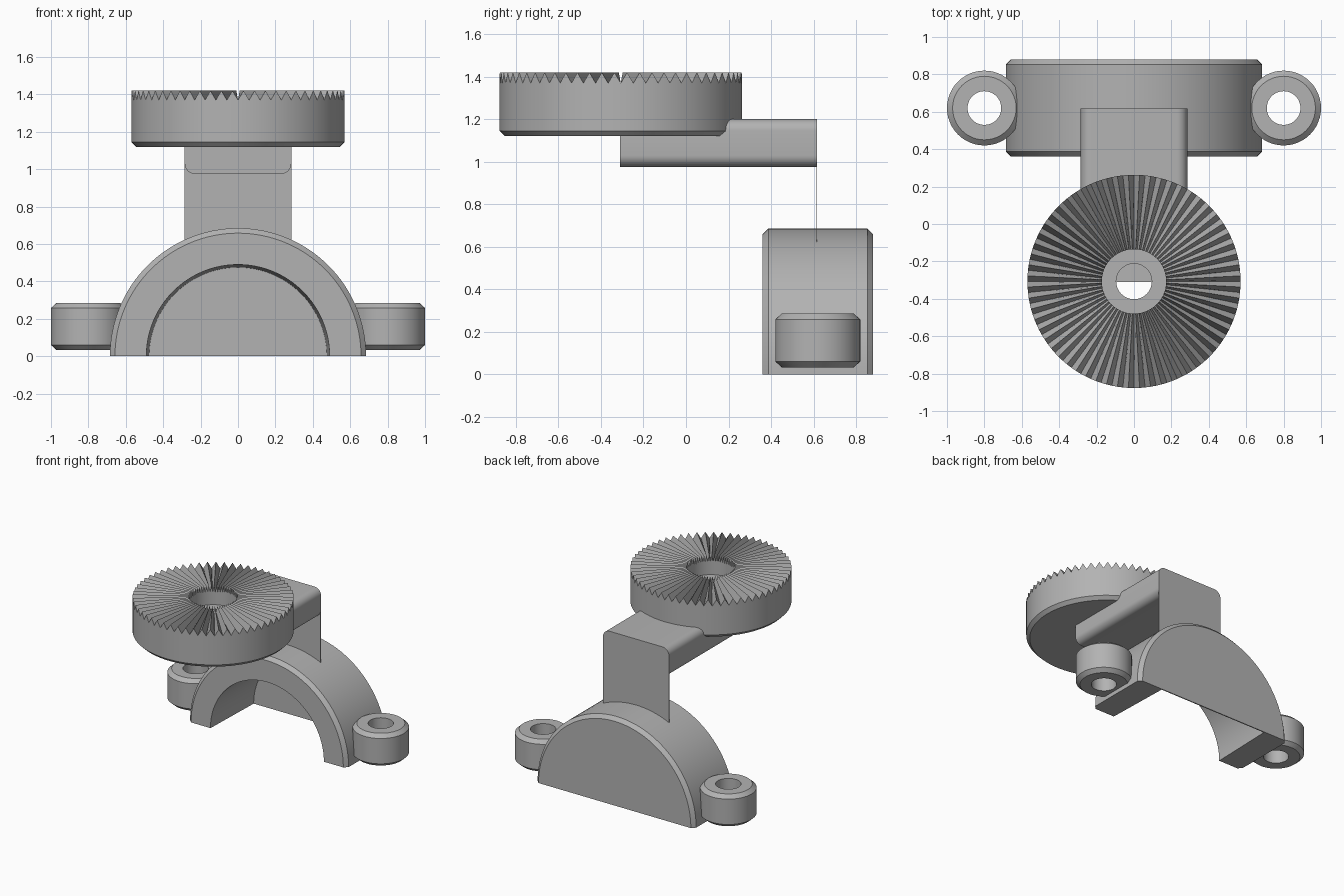
import bpy, bmesh
from math import pi, cos, sin, radians
from mathutils import Matrix

cube = bpy.data.objects.get("Cube")
if cube:
    bpy.data.objects.remove(cube)

# One grey for everything
grey = bpy.data.materials.new("plain_grey")
grey.use_nodes = True
tone = (0.45, 0.45, 0.45, 1)
grey.diffuse_color = tone
grey.node_tree.nodes["Principled BSDF"].inputs["Base Color"].default_value = tone


def finish(name, bm, smooth=True):
    bmesh.ops.remove_doubles(bm, verts=bm.verts, dist=1e-5)
    bmesh.ops.recalc_face_normals(bm, faces=bm.faces)
    mesh = bpy.data.meshes.new(name)
    bm.to_mesh(mesh)
    bm.free()
    mesh.materials.append(grey)
    obj = bpy.data.objects.new(name, mesh)
    bpy.context.collection.objects.link(obj)
    if smooth:
        bpy.ops.object.select_all(action='DESELECT')
        obj.select_set(True)
        bpy.context.view_layer.objects.active = obj
        bpy.ops.object.shade_smooth_by_angle(angle=radians(25))
    return obj


def revolve(name, profile, steps, sweep=2 * pi, matrix=Matrix(), tooth=0, toothed=()):
    """Turn a closed (radius, height) profile; toothed points drop on every even step."""
    bm = bmesh.new()
    full = sweep > 6
    rings = []
    for i in range(steps if full else steps + 1):
        a = sweep * i / steps
        rings.append([bm.verts.new((r * cos(a), r * sin(a),
                                    h - (tooth if k in toothed and i % 2 == 0 else 0)))
                      for k, (r, h) in enumerate(profile)])
    n = len(profile)
    for i in range(steps):
        p, q = rings[i], rings[(i + 1) % len(rings)]
        for k in range(n):
            m = (k + 1) % n
            if profile[k][0] > 0 or profile[m][0] > 0:
                bm.faces.new((p[k], p[m], q[m], q[k]))
    if not full:
        bm.faces.new(rings[0])
        bm.faces.new(rings[-1])
    bmesh.ops.transform(bm, matrix=matrix, verts=bm.verts)
    return finish(name, bm)


def box(name, x, y, z, rounding=0):
    bm = bmesh.new()
    bmesh.ops.create_cube(bm, size=1)
    for v in bm.verts:
        v.co = [lo + (hi - lo) * (c + 0.5) for c, (lo, hi) in zip(v.co, (x, y, z))]
    if rounding:
        long_edges = [e for e in bm.edges if abs(e.verts[0].co.y - e.verts[1].co.y) > 0.1]
        bmesh.ops.bevel(bm, geom=long_edges, offset=rounding, segments=8,
                        profile=0.5, affect='EDGES')
    return finish(name, bm)


# Half-round saddle, hollow from the front with a thin back wall
FRONT, BACK, R, C = 0.36, 0.88, 0.685, 0.027
saddle = [(R - C, FRONT), (R, FRONT + C), (R, BACK - C), (R - C, BACK),
          (0, BACK), (0, BACK - 0.008), (0.475, BACK - 0.008), (0.49, FRONT)]
to_y_axis = Matrix(((1, 0, 0, 0), (0, 0, 1, 0), (0, 1, 0, 0), (0, 0, 0, 1)))
revolve("half_round_saddle", saddle, 64, sweep=pi, matrix=to_y_axis)

# Screw lugs on both sides
lug = [(0.09, 0.033), (0.17, 0.033), (0.2, 0.06), (0.2, 0.258),
       (0.17, 0.285), (0.09, 0.285)]
for side, x in (("left", 0.8), ("right", -0.8)):
    revolve(side + "_screw_lug", lug, 48, matrix=Matrix.Translation((x, 0.62, 0)))

# Upright plate and rounded arm
HALF = 0.285
box("upright_plate", (-HALF, HALF), (0.613, 0.617), (0.62, 1.1))
box("arm", (-HALF, HALF), (-0.31, 0.617), (0.975, 1.2), rounding=0.055)

# Toothed locking disc with counterbored hole
disc = [(0.095, 1.12), (0.545, 1.12), (0.57, 1.145), (0.57, 1.42),
        (0.172, 1.42), (0.172, 1.27), (0.095, 1.27)]
revolve("toothed_disc", disc, 120, matrix=Matrix.Translation((0, -0.307, 0)),
        tooth=0.05, toothed=(3, 4))
